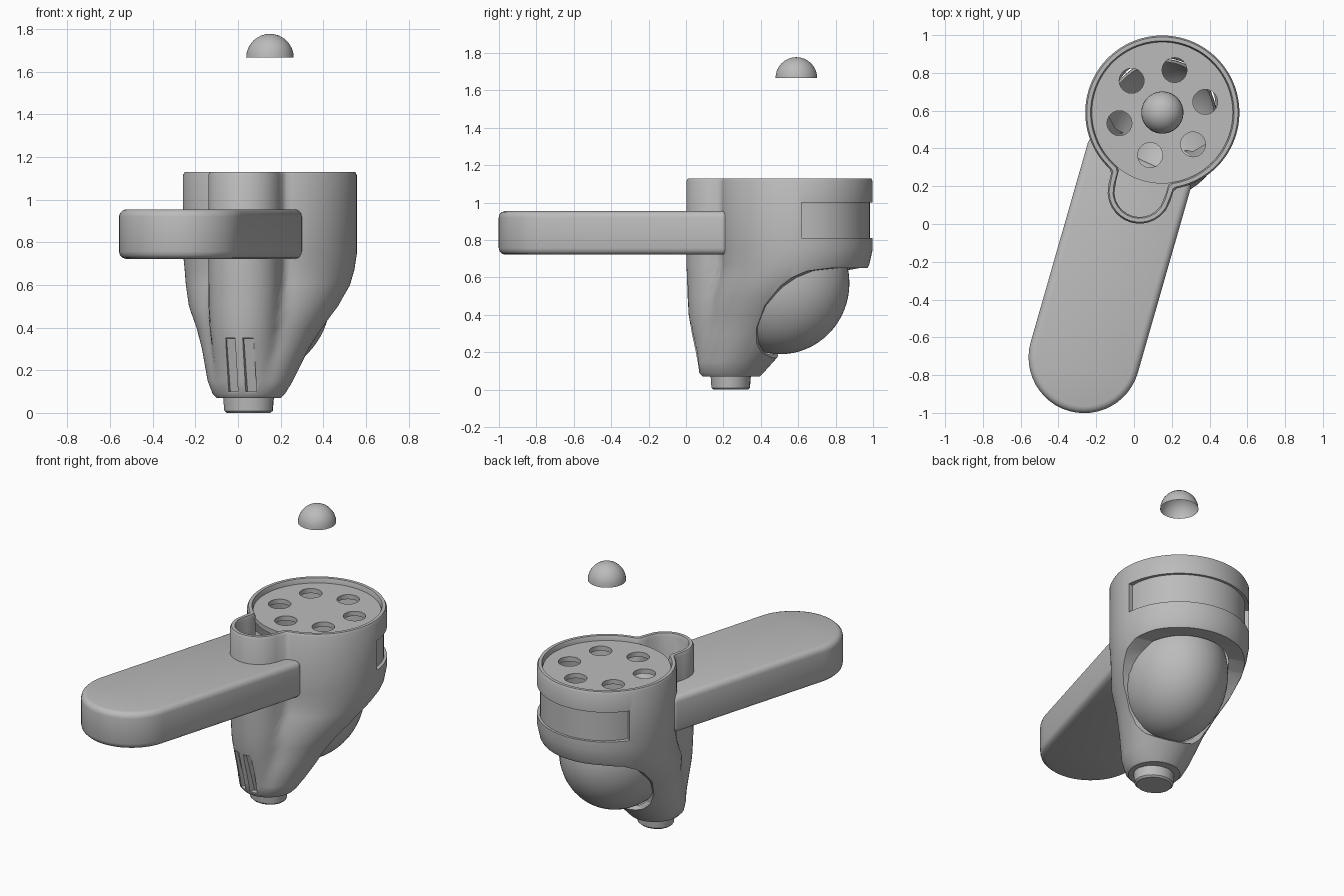
import bpy, bmesh, math
from mathutils import Matrix, Vector

cube = bpy.data.objects.get("Cube")
if cube:
    bpy.data.objects.remove(cube)

# Local frame: origin on the bowl axis, x across, y towards the back
FRAME = Matrix.Translation((0.15, 0.59, 0)) @ Matrix.Rotation(math.radians(-16), 4, 'Z')

grey = bpy.data.materials.new("plain_grey")
grey.use_nodes = True
grey.diffuse_color = (0.5, 0.5, 0.5, 1)
grey.node_tree.nodes["Principled BSDF"].inputs["Base Color"].default_value = (0.5, 0.5, 0.5, 1)


def make(name, bm, recalc=True):
    if recalc:
        bmesh.ops.recalc_face_normals(bm, faces=bm.faces[:])
    mesh = bpy.data.meshes.new(name)
    bm.to_mesh(mesh)
    bm.free()
    mesh.materials.append(grey)
    ob = bpy.data.objects.new(name, mesh)
    bpy.context.collection.objects.link(ob)
    ob.matrix_world = FRAME
    return ob


def activate(ob):
    bpy.ops.object.select_all(action='DESELECT')
    ob.select_set(True)
    bpy.context.view_layer.objects.active = ob


def smooth(ob, angle=35):
    activate(ob)
    bpy.ops.object.shade_smooth_by_angle(angle=math.radians(angle))


def cut(ob, cutter):
    cutter.hide_render = True
    mod = ob.modifiers.new("cut", 'BOOLEAN')
    mod.operation, mod.object, mod.solver = 'DIFFERENCE', cutter, 'EXACT'
    activate(ob)
    bpy.ops.object.modifier_apply(modifier=mod.name)
    bpy.data.objects.remove(cutter)


def loft(name, rings):
    """Closed skin through rings of points, capped at both ends."""
    bm = bmesh.new()
    loops = [[bm.verts.new(p) for p in ring] for ring in rings]
    n = len(loops[0])
    for a, b in zip(loops, loops[1:]):
        for i in range(n):
            j = (i + 1) % n
            bm.faces.new((a[i], a[j], b[j], b[i]))
    bm.faces.new(loops[0])
    bm.faces.new(loops[-1])
    return make(name, bm)


def prism(name, profile, x0, x1):
    """Side profile of (y, z) points extruded across x."""
    return loft(name, [[(x, y, z) for y, z in profile] for x in (x0, x1)])


def circle(r, z, n=48, cx=0, cy=0, sy=1):
    return [(cx + r * math.cos(k * math.tau / n),
             cy + r * sy * math.sin(k * math.tau / n), z) for k in range(n)]


def section(z, cy, R, front, w, wall=0):
    """Round bowl joined with a rounded spout reaching forward to y = front."""
    R, w, front = R - wall, w - wall, front + wall
    reach = cy - (front + w)
    pts, n, k = [], 120, 0.03
    for i in range(n):
        a = math.tau * i / n
        fwd, side = -math.sin(a), abs(math.cos(a))
        r = 0
        if fwd > 0:
            straight = w / max(side, 1e-4)
            if straight * fwd <= reach:
                r = straight
            else:
                inside = max(w * w - (reach * side) ** 2, 0)
                r = reach * fwd + math.sqrt(inside)
        h = max(k - abs(r - R), 0) / k
        r = max(r, R) + h * h * k / 4
        pts.append((r * math.cos(a), cy + r * math.sin(a), z))
    return pts


# Hollow body: outer skin upwards, inner skin back down
body_rings = [
    (0.07, -0.36, 0.15, -0.505, 0.125), (0.09, -0.36, 0.17, -0.52, 0.13),
    (0.15, -0.335, 0.2, -0.535, 0.14), (0.3, -0.25, 0.25, -0.575, 0.155),
    (0.4, -0.18, 0.295, -0.592, 0.165), (0.5, -0.11, 0.35, -0.598, 0.17),
    (0.6, -0.035, 0.385, -0.602, 0.17), (0.67, -0.008, 0.398, -0.605, 0.17),
    (0.75, 0, 0.408, -0.605, 0.17), (1.115, 0, 0.408, -0.605, 0.17),
    (1.13, 0, 0.4, -0.597, 0.162),
]
rings = [section(*r) for r in body_rings]
rings.append(section(*body_rings[-1], wall=0.02))
rings.append(section(1.11, *body_rings[-2][1:], wall=0.035))
for r in reversed(body_rings[2:-2]):
    rings.append(section(*r, wall=0.09 if 0.55 < r[0] < 0.7 else 0.035))
body = loft("body", rings)

# Opening at the lower back
cut(body, prism("opening_cutter", [
    (-0.115, 0.165), (-0.15, 0.2), (-0.163, 0.25), (-0.15, 0.33), (-0.085, 0.45),
    (0.01, 0.55), (0.08, 0.6), (0.16, 0.635), (0.27, 0.65), (0.6, 0.655), (0.6, 0.165)],
    -0.6, 0.6))

# Two grooves low on the front
for x in (-0.027, 0.057):
    cut(body, prism("groove_cutter", [(-0.56, 0.35), (-0.495, 0.1), (-0.7, 0.1), (-0.7, 0.36)],
                    x - 0.024, x + 0.024))

# Shallow band around the back, deeper at its ends
band = []
for k in range(25):
    s = k / 12 - 1
    a = math.radians(90 + 70 * s)
    inner = 0.393 - 0.014 * s ** 4
    band.append([(r * math.cos(a), r * math.sin(a), z)
                 for r, z in ((inner, 0.81), (0.5, 0.81), (0.5, 1.0), (inner, 1.0))])
cut(body, loft("band_cutter", band))
smooth(body)

# Perforated lid set inside the rim
lid = loft("perforated_lid", [circle(0.376, z, 64) for z in (1.07, 1.1)])
for k in range(6):
    a = math.radians(30 + 60 * k)
    cut(lid, loft("hole_cutter", [circle(0.066, z, 24, 0.234 * math.cos(a), 0.234 * math.sin(a))
                                  for z in (1.0, 1.2)]))
smooth(lid)

# Rounded bulb held in the back opening, open at the top
bm = bmesh.new()
bmesh.ops.create_uvsphere(bm, u_segments=48, v_segments=32, radius=1)
bmesh.ops.transform(bm, verts=bm.verts[:],
                    matrix=Matrix.Translation((0, -0.09, 0.57)) @ Matrix.Diagonal((0.31, 0.375, 0.38, 1)))
bmesh.ops.delete(bm, geom=[v for v in bm.verts if v.co.z > 0.7 or v.co.y < -0.33], context='VERTS')
smooth(make("bulb", bm, False), 60)

# Long handle with a round end
outline = [Vector((0.255, -0.315)), Vector((-0.335, -0.225))]
for k in range(25):
    a = math.pi + math.pi * k / 24
    outline.append(Vector((-0.04 + 0.295 * math.cos(a), -1.36 + 0.295 * math.sin(a))))
handle = loft("handle", [[(p.x, p.y, z) for p in outline] for z in (0.722, 0.955)])
bevel = handle.modifiers.new("round_edges", 'BEVEL')
bevel.width, bevel.segments, bevel.limit_method = 0.035, 3, 'ANGLE'
bevel.angle_limit = math.radians(40)
activate(handle)
bpy.ops.object.modifier_apply(modifier=bevel.name)
smooth(handle)

# Plug under the body
smooth(loft("bottom_plug", [circle(r, z, 16, 0, -0.365, 0.88)
                            for r, z in ((0.105, 0), (0.116, 0.01), (0.122, 0.08))]))

# Floating dome knob, open underneath
bm = bmesh.new()
bmesh.ops.create_uvsphere(bm, u_segments=32, v_segments=16, radius=0.112)
bmesh.ops.delete(bm, geom=[v for v in bm.verts if v.co.z < -0.001], context='VERTS')
bmesh.ops.translate(bm, verts=bm.verts[:], vec=(0, 0, 1.666))
smooth(make("dome_knob", bm, False), 60)
